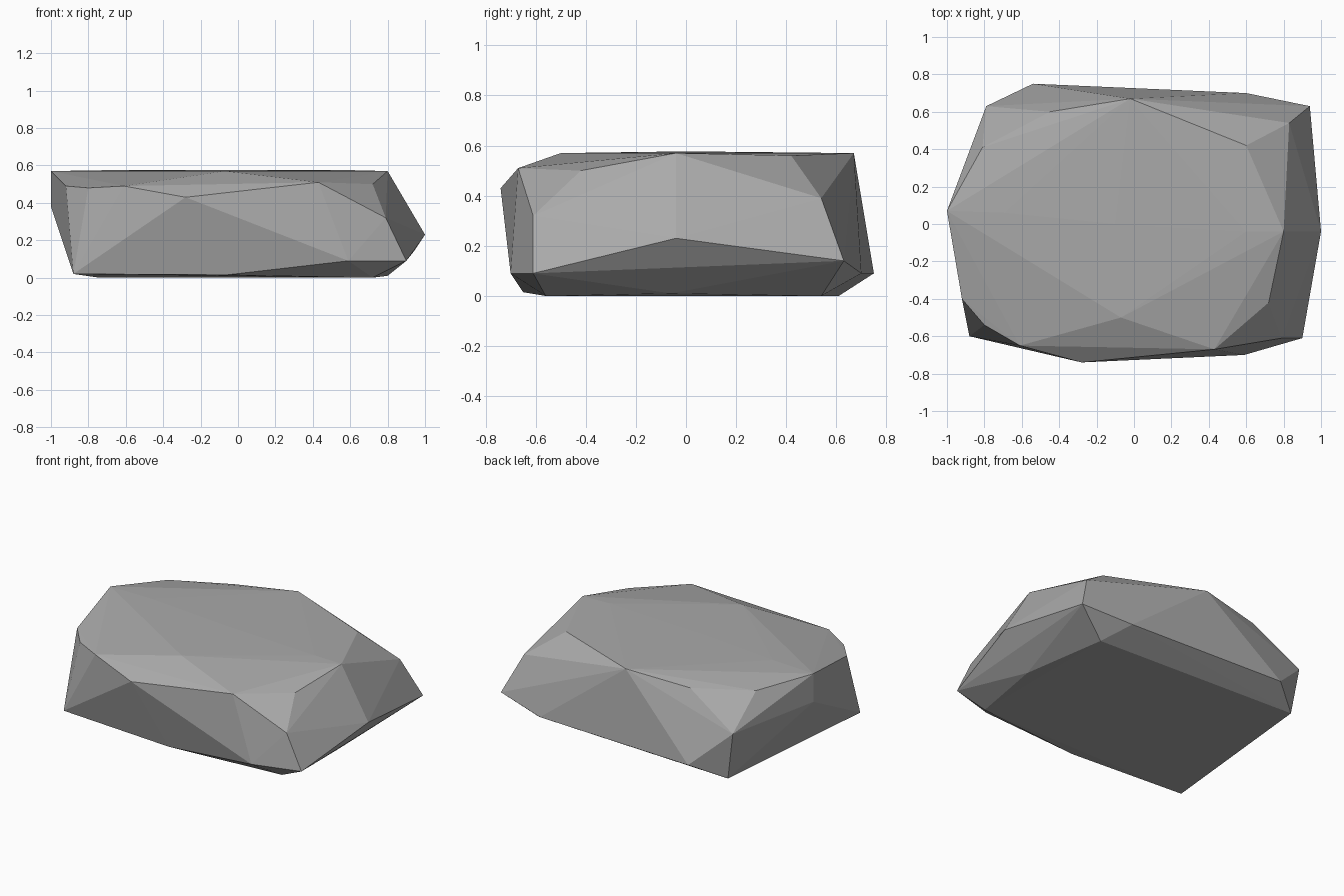
import bpy
import bmesh

if "Cube" in bpy.data.objects:
    bpy.data.objects.remove(bpy.data.objects["Cube"], do_unlink=True)


def make_material(name, color):
    material = bpy.data.materials.new(name)
    material.use_nodes = True
    material.diffuse_color = color
    for node in material.node_tree.nodes:
        if node.type == "BSDF_PRINCIPLED":
            node.inputs["Base Color"].default_value = color
            node.inputs["Roughness"].default_value = 0.9
    return material


def make_hull(name, corners, material):
    """Wrap a faceted convex skin around the corner points."""
    bm = bmesh.new()
    for corner in corners:
        bm.verts.new(corner)
    result = bmesh.ops.convex_hull(bm, input=bm.verts[:])
    # Drop corners that fell inside the skin
    loose = [v for v in bm.verts if not v.link_faces]
    bmesh.ops.delete(bm, geom=loose, context="VERTS")
    bmesh.ops.recalc_face_normals(bm, faces=bm.faces[:])
    for face in bm.faces:
        face.smooth = False
    mesh = bpy.data.meshes.new(name)
    bm.to_mesh(mesh)
    bm.free()
    mesh.materials.append(material)
    obj = bpy.data.objects.new(name, mesh)
    bpy.context.collection.objects.link(obj)
    return obj


# Nearly level top plateau and its rim
top = [
    (-1, .07, .57), (-.69, .06, .575), (-.1, 0, .577), (.6, -.04, .575),
    (.8, -.04, .57), (.72, -.42, .5), (.43, -.67, .51), (-.07, -.5, .57),
    (-.61, -.65, .49), (-.8, -.54, .48), (-.92, -.4, .49),
    (-.81, .41, .535), (-.45, .6, .53), (-.02, .67, .57), (.6, .42, .56),
]

# Widest corners around the sides
sides = [
    (-1, .07, .38), (-.79, .63, .32), (-.54, .75, .09), (.6, .7, .09),
    (.94, .63, .14), (.83, .54, .39), (1, -.04, .23), (.9, -.61, .09),
    (.79, -.61, .32), (.59, -.7, .09), (-.28, -.74, .43),
]

# Flat underside
base = [
    (-.88, -.6, .02), (-.06, -.65, .015), (.72, -.56, 0),
    (.8, -.06, .01), (.72, .54, 0), (-.74, .61, 0),
]

stone = make_material("stone grey", (.4, .4, .4, 1))
make_hull("rock", top + sides + base, stone)
